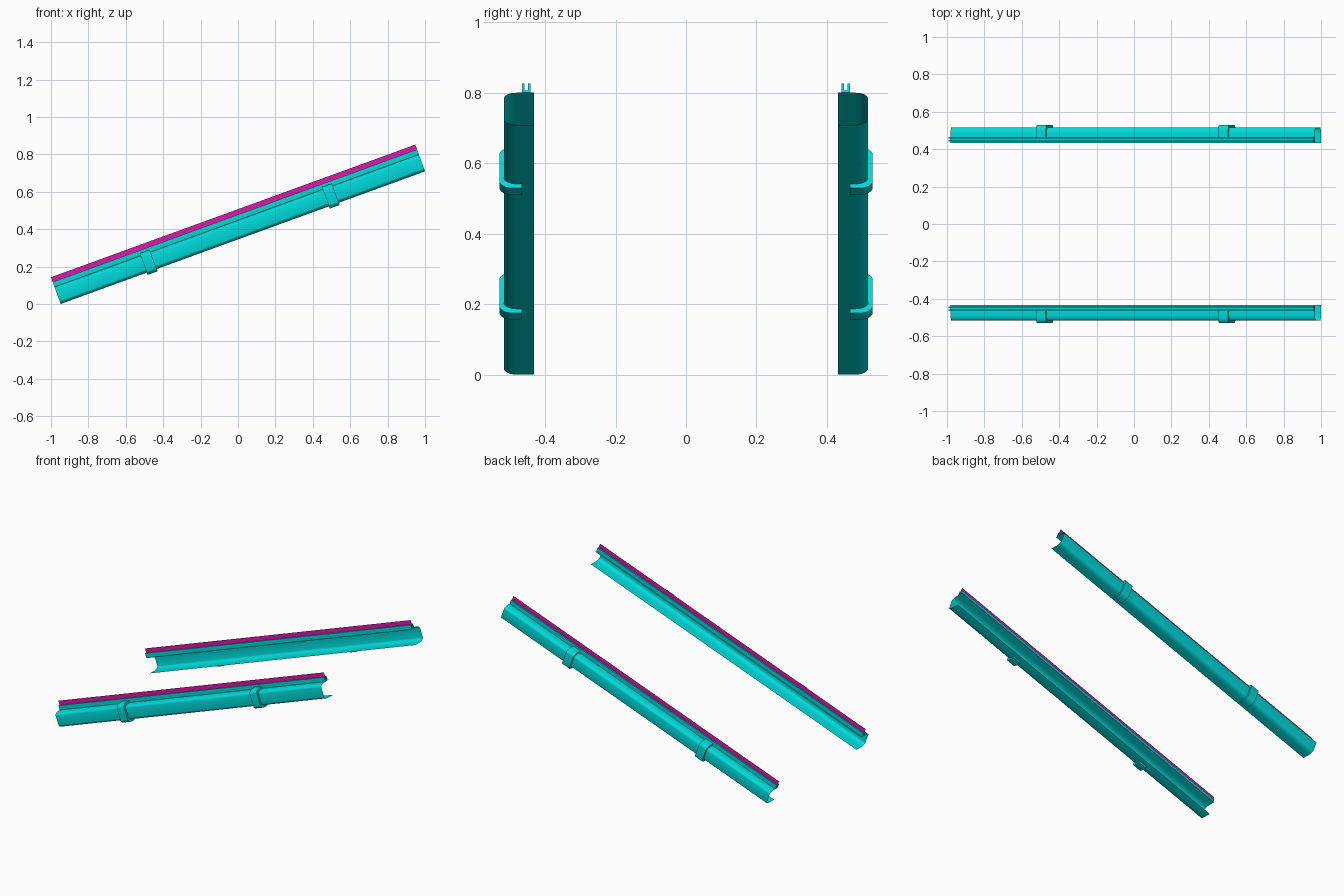
import bpy, bmesh, math
from mathutils import Vector

if "Cube" in bpy.data.objects:
    bpy.data.objects.remove(bpy.data.objects["Cube"])

TILT = math.radians(20)
DEPTH = 0.152                                   # full height across the slope
LENGTH = (2 - DEPTH * math.sin(TILT)) / math.cos(TILT)
X0 = -1 + DEPTH * math.sin(TILT)                # lower end of the bottom edge


def material(name, color):
    m = bpy.data.materials.new(name)
    m.diffuse_color = color
    m.use_nodes = True
    m.node_tree.nodes["Principled BSDF"].inputs["Base Color"].default_value = m.diffuse_color
    return m


teal = material("teal", (0.0, 0.7, 0.7, 1))
magenta = material("magenta", (0.7, 0.01, 0.4, 1))


def place(s, y, d):
    """Distance along slope, sideways, distance above slope -> world."""
    return Vector((X0 + s * math.cos(TILT) - d * math.sin(TILT), y,
                   s * math.sin(TILT) + d * math.cos(TILT)))


def extrude(name, profile, spans, mat, closed=True):
    """Run a (y, d) profile along the slope, then mirror to the other side."""
    bm = bmesh.new()
    n = len(profile)
    for s0, s1 in spans:
        a = [bm.verts.new(place(s0, y, d)) for y, d in profile]
        b = [bm.verts.new(place(s1, y, d)) for y, d in profile]
        for i in range(n if closed else n - 1):
            j = (i + 1) % n
            bm.faces.new((a[i], a[j], b[j], b[i]))
        if closed:
            bm.faces.new(a[::-1])
            bm.faces.new(b)
    if closed:
        bmesh.ops.recalc_face_normals(bm, faces=bm.faces[:])
    me = bpy.data.meshes.new(name)
    bm.to_mesh(me)
    bm.free()
    me.materials.append(mat)
    ob = bpy.data.objects.new(name, me)
    bpy.context.collection.objects.link(ob)
    mirror = ob.modifiers.new("other_side", 'MIRROR')
    mirror.use_axis = (False, True, False)
    mirror.use_clip = False
    bpy.ops.object.select_all(action='DESELECT')
    ob.select_set(True)
    bpy.context.view_layer.objects.active = ob
    bpy.ops.object.shade_smooth_by_angle(angle=math.radians(30))
    return ob


def channel(inner, outer, low, high, ry, rd, seg=6):
    """C-shaped outline with rounded outer corners, open towards the middle."""
    arc = [(math.sin(t), math.cos(t))
           for t in (i * math.pi / 2 / seg for i in range(seg + 1))]
    lower = [(outer - ry + ry * s, low + rd - rd * c) for s, c in arc]
    upper = [(y, low + high - d) for y, d in reversed(lower)]
    return [(inner, low)] + lower + upper + [(inner, high)]


full = [(0, LENGTH)]

# Thin C-section channel
extrude("side_channel", channel(0.432, 0.517, 0, 0.097, 0.036, 0.018),
        full, teal, closed=False)

# Grooved holder on top of the channel
holder = [(0.441, 0.097), (0.466, 0.097), (0.466, 0.125), (0.458, 0.125),
          (0.458, 0.104), (0.449, 0.104), (0.449, 0.125), (0.441, 0.125)]
extrude("strip_holder", holder, full, teal)

# Thin coloured strip standing in the groove
extrude("edge_strip", [(0.4535, 0.104), (0.4535, DEPTH)], full, magenta, closed=False)

# Two clamps hugging the outside of each channel
outer = channel(0.466, 0.530, -0.013, 0.110, 0.038, 0.022)
inner = channel(0.466, 0.517, 0, 0.097, 0.036, 0.018)
spans = [(LENGTH * f - 0.028, LENGTH * f + 0.028) for f in (0.25, 0.75)]
extrude("clamps", outer + inner[::-1], spans, teal)
